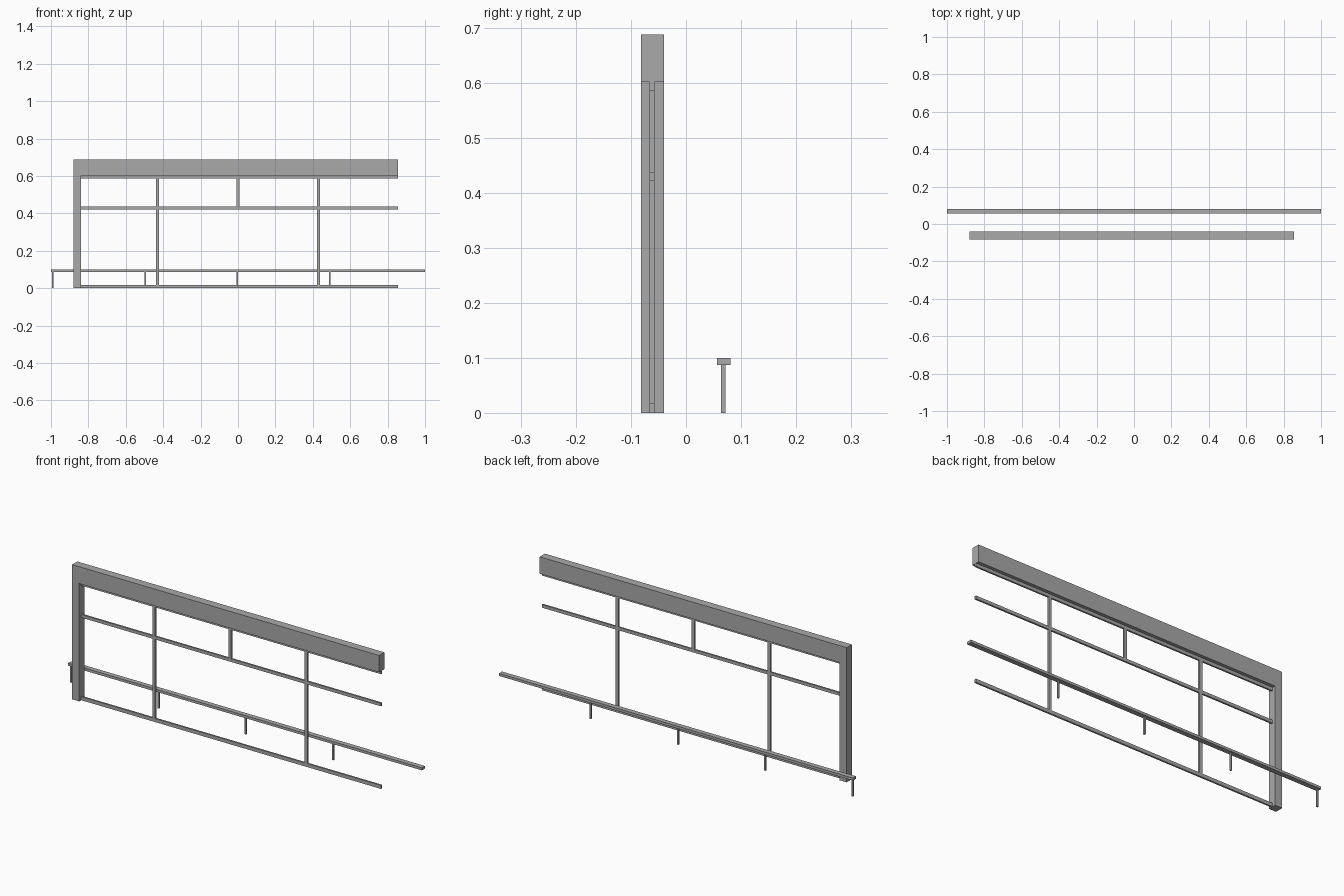
import bpy
import bmesh

cube = bpy.data.objects.get("Cube")
if cube:
    bpy.data.objects.remove(cube, do_unlink=True)

# Single grey material
grey = bpy.data.materials.new("plain_grey")
grey.use_nodes = True
tone = (0.4, 0.4, 0.4, 1)
grey.diffuse_color = tone
grey.node_tree.nodes["Principled BSDF"].inputs["Base Color"].default_value = tone


def extrude_profile(name, profile, y0, y1):
    """Extrude an x-z outline from y0 to y1."""
    bm = bmesh.new()
    face = bm.faces.new([bm.verts.new((x, y0, z)) for x, z in profile])
    result = bmesh.ops.extrude_face_region(bm, geom=[face])
    verts = [v for v in result["geom"] if isinstance(v, bmesh.types.BMVert)]
    bmesh.ops.translate(bm, verts=verts, vec=(0, y1 - y0, 0))
    bmesh.ops.recalc_face_normals(bm, faces=bm.faces)
    mesh = bpy.data.meshes.new(name)
    bm.to_mesh(mesh)
    bm.free()
    mesh.materials.append(grey)
    obj = bpy.data.objects.new(name, mesh)
    bpy.context.collection.objects.link(obj)
    return obj


def box(name, x, y, z):
    outline = [(x[0], z[0]), (x[1], z[0]), (x[1], z[1]), (x[0], z[1])]
    return extrude_profile(name, outline, *y)


# Deep surround: header and one side post in a single piece
left, inner, right = -0.88, -0.84, 0.855
soffit, top = 0.602, 0.688
extrude_profile("surround", [(left, 0), (inner, 0), (inner, soffit),
                             (right, soffit), (right, top), (left, top)],
                -0.082, -0.04)

# Slim horizontal window bars
bar_y = (-0.066, -0.057)
bars = {"bottom_bar": (0, 0.018), "transom": (0.422, 0.438), "top_bar": (0.586, soffit)}
for name, z in bars.items():
    box(name, (inner, right), bar_y, z)


# Upright bars between the horizontals
def upright(name, x, low, high):
    box(name, (x - 0.008, x + 0.008), bar_y, (bars[low][1], bars[high][0]))


for side, x in (("right", -0.43), ("left", 0.43)):
    upright(side + "_lower_mullion", x, "bottom_bar", "transom")
    upright(side + "_upper_mullion", x, "transom", "top_bar")
upright("centre_upper_mullion", 0, "transom", "top_bar")

# Low rail behind, on evenly spaced legs
box("low_rail", (-1, 1), (0.056, 0.081), (0.087, 0.1))
for i in range(4):
    x = -0.99 + i * 0.4935
    box(f"rail_leg_{i + 1}", (x - 0.004, x + 0.004), (0.064, 0.072), (0, 0.087))
